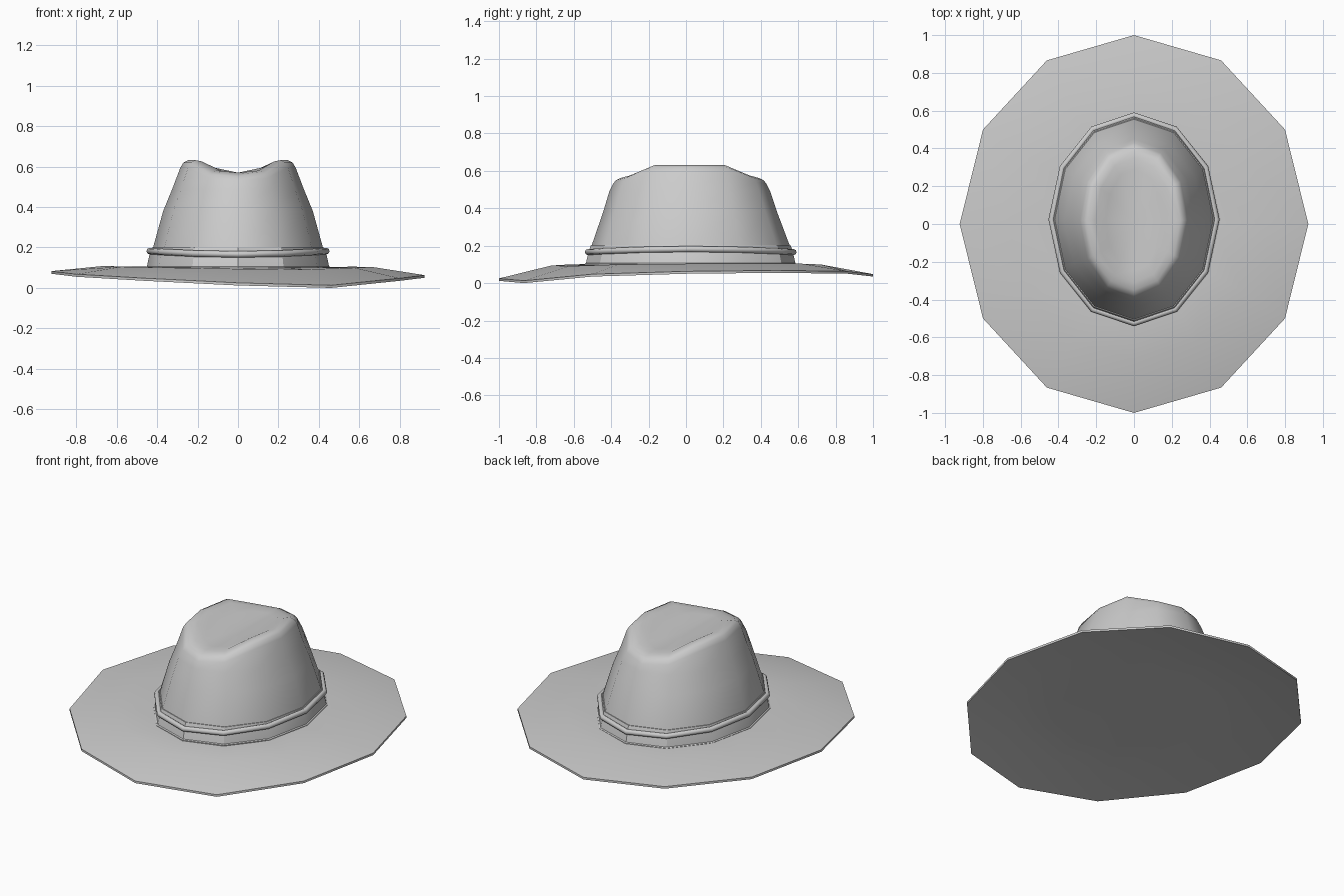
import bpy
import bmesh
from math import sin, cos, pi, radians

if "Cube" in bpy.data.objects:
    bpy.data.objects.remove(bpy.data.objects["Cube"], do_unlink=True)

SIDES = 12
ANGLES = [2 * pi * i / SIDES for i in range(SIDES)]

felt = bpy.data.materials.new("grey felt")
felt.use_nodes = True
GREY = (0.6, 0.6, 0.6, 1)
felt.diffuse_color = GREY
felt.node_tree.nodes["Principled BSDF"].inputs["Base Color"].default_value = GREY


def oval(rx, ry, cy, height):
    """One ring of points; height is a function of the angle."""
    return [(rx * cos(a), cy + ry * sin(a), height(a)) for a in ANGLES]


def loft(name, rings, first=None, last=None, loop=False, sharp=40):
    """Skin a list of rings; optional centre points close the ends."""
    bm = bmesh.new()
    rows = [[bm.verts.new(p) for p in ring] for ring in rings]
    pairs = list(zip(rows, rows[1:]))
    if loop:
        pairs.append((rows[-1], rows[0]))
    for low, high in pairs:
        for i in range(SIDES):
            j = (i + 1) % SIDES
            bm.faces.new((low[i], low[j], high[j], high[i]))
    for row, centre in ((rows[0], first), (rows[-1], last)):
        if centre:
            tip = bm.verts.new(centre)
            for i in range(SIDES):
                bm.faces.new((row[i], row[(i + 1) % SIDES], tip))
    bmesh.ops.recalc_face_normals(bm, faces=bm.faces)
    mesh = bpy.data.meshes.new(name)
    bm.to_mesh(mesh)
    bm.free()
    obj = bpy.data.objects.new(name, mesh)
    bpy.context.collection.objects.link(obj)
    mesh.materials.append(felt)
    bpy.ops.object.select_all(action='DESELECT')
    obj.select_set(True)
    bpy.context.view_layer.objects.active = obj
    bpy.ops.object.shade_smooth_by_angle(angle=radians(sharp))
    return obj


# Brim: drooping uneven edge, thin, closed underneath
edge = [.05, .055, .05, .035, .05, .06, .07, .055, .035, .012, 0, .035]


def droop(a):
    return edge[round(a / (2 * pi) * SIDES) % SIDES]


def brim_ring(scale, blend, level, lift):
    return oval(.923 * scale, scale, 0,
                lambda a: blend * droop(a) + (1 - blend) * level + lift)


loft("brim", [
    brim_ring(.45, 0, .08, 0),
    brim_ring(.72, .25, .09, 0),
    brim_ring(1, 1, 0, 0),
    brim_ring(1, 1, 0, .013),
    brim_ring(.72, .25, .108, .01),
    brim_ring(.45, 0, .1, 0),
], first=(0, 0, .08), last=(0, 0, .1))


# Crown: tapered sides, ridge high on the left and right, hollow top
def ridge(side, end):
    """Height that stays level along the sides and falls at front and back."""
    return lambda a: side if abs(sin(a)) < .6 else end + (side - end) * 1.4 * (1 - abs(sin(a)))


def level(z):
    return lambda a: z


loft("crown", [
    oval(.435, .55, .025, level(.09)),
    oval(.42, .53, .025, level(.2)),
    oval(.37, .465, .022, level(.38)),
    oval(.325, .43, .02, level(.49)),
    oval(.285, .41, .02, ridge(.595, .53)),
    oval(.27, .395, .02, ridge(.62, .55)),
    oval(.245, .37, .02, ridge(.632, .562)),
    oval(.205, .33, .02, ridge(.625, .57)),
    oval(.15, .27, .02, ridge(.597, .57)),
], last=(0, .02, .57), sharp=60)


# Hat band: sloping strip with a small lip at the foot
loft("hat_band", [
    oval(.458, .567, .025, level(.09)),
    oval(.458, .567, .025, level(.103)),
    oval(.45, .56, .025, level(.107)),
    oval(.437, .545, .025, level(.17)),
    oval(.425, .535, .025, level(.2)),
    oval(.41, .52, .025, level(.2)),
], sharp=30)

# Rolled cord around the band, slightly lower at front and back
cord = []
for k in range(8):
    t = 2 * pi * k / 8
    r, dz = .016 * cos(t), .016 * sin(t)
    cord.append(oval(.437 + r, .55 + r, .025,
                     lambda a, dz=dz: .174 + .008 * cos(2 * a) + dz))
loft("band_cord", cord, loop=True, sharp=50)
